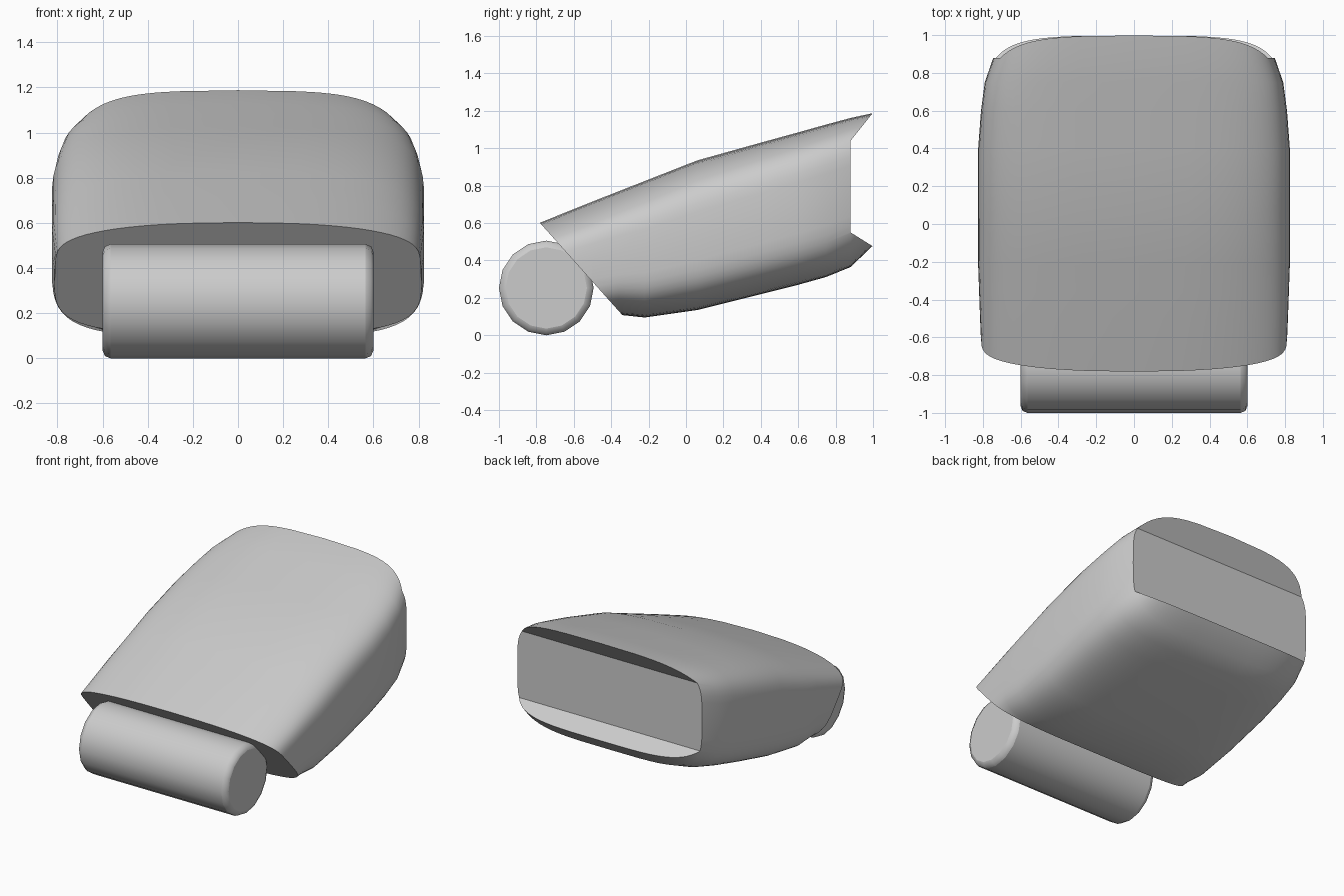
import bpy, bmesh, math
from mathutils import Vector

cube = bpy.data.objects.get("Cube")
if cube:
    bpy.data.objects.remove(cube, do_unlink=True)

grey = bpy.data.materials.new("plain grey")
grey.use_nodes = True
COLOUR = (0.6, 0.6, 0.6, 1)
grey.diffuse_color = COLOUR
grey.node_tree.nodes["Principled BSDF"].inputs["Base Color"].default_value = COLOUR


def make(name, bm):
    bmesh.ops.recalc_face_normals(bm, faces=bm.faces)
    mesh = bpy.data.meshes.new(name)
    bm.to_mesh(mesh)
    bm.free()
    mesh.materials.append(grey)
    obj = bpy.data.objects.new(name, mesh)
    bpy.context.scene.collection.objects.link(obj)
    return obj


def smooth(obj, degrees):
    bpy.ops.object.select_all(action='DESELECT')
    obj.select_set(True)
    bpy.context.view_layer.objects.active = obj
    bpy.ops.object.shade_smooth_by_angle(angle=math.radians(degrees))


# Cross-sections along the body: y, half width, bottom z, top z
SECTIONS = [(-0.86, 0.80, 0.10, 0.57), (-0.50, 0.815, 0.10, 0.715),
            (-0.36, 0.82, 0.11, 0.77), (-0.22, 0.825, 0.095, 0.825),
            (0.06, 0.825, 0.135, 0.935), (0.40, 0.825, 0.22, 1.03),
            (0.60, 0.81, 0.27, 1.085), (0.75, 0.79, 0.312, 1.127),
            (0.88, 0.745, 0.365, 1.162), (1.00, 0.70, 0.48, 1.188),
            (1.10, 0.66, 0.58, 1.21)]
SIDES = 64


def section(bm, y, w, low, high):
    """Rounded section with a slight crown on top, squarer to the rear."""
    mid, half = (low + high) / 2, (high - low) / 2
    t = (y + 0.86) / 1.96
    ring = []
    for i in range(SIDES):
        a = 2 * math.pi * i / SIDES
        c, s = math.cos(a), math.sin(a)
        n = 3.8 + 1.2 * t if s > 0 else 4.5 - 0.5 * t
        u = math.copysign(abs(c) ** (2 / n), c)
        v = math.copysign(abs(s) ** (2 / n), s)
        crown = (0.055 - 0.035 * t) * u * u * max(v, 0)
        ring.append(bm.verts.new((u * w, y, mid + v * half - crown)))
    return ring


# Body shell, lofted and sliced off at a slant in front
bm = bmesh.new()
rings = [section(bm, *s) for s in SECTIONS]
for a, b in zip(rings, rings[1:]):
    for i in range(SIDES):
        j = (i + 1) % SIDES
        bm.faces.new((a[i], a[j], b[j], b[i]))
bm.faces.new(rings[0])
bm.faces.new(rings[-1])
cut = bmesh.ops.bisect_plane(bm, geom=bm.verts[:] + bm.edges[:] + bm.faces[:],
                             plane_co=(0, -0.78, 0.6),
                             plane_no=Vector((0, -0.47, -0.42)).normalized(),
                             clear_outer=True)
rim = [e for e in cut["geom_cut"] if isinstance(e, bmesh.types.BMEdge)]
bmesh.ops.contextual_create(bm, geom=rim)
body = make("body_shell", bm)

# Wedge that hollows the back between the upper and lower lips
bm = bmesh.new()
profile = [(0.88, 0.55), (0.88, 1.04), (1.2, 1.44), (1.2, 0.35)]
ends = [[bm.verts.new((x, y, z)) for y, z in profile] for x in (-1, 1)]
for end in ends:
    bm.faces.new(end)
for i in range(4):
    j = (i + 1) % 4
    bm.faces.new((ends[0][i], ends[0][j], ends[1][j], ends[1][i]))
cutter = make("back_recess_cutter", bm)
cutter.hide_render = True

mod = body.modifiers.new("back_recess", 'BOOLEAN')
mod.operation = 'DIFFERENCE'
mod.solver = 'EXACT'
mod.object = cutter
bpy.context.view_layer.objects.active = body
bpy.ops.object.modifier_apply(modifier=mod.name)
bpy.data.objects.remove(cutter, do_unlink=True)
smooth(body, 28)

# Front roller with softened ends
bpy.ops.mesh.primitive_cylinder_add(vertices=16, radius=0.253, depth=1.2,
                                    location=(0, -0.747, 0.253),
                                    rotation=(0, math.pi / 2, 0))
roller = bpy.context.object
roller.name = "front_roller"
roller.data.materials.append(grey)
bevel = roller.modifiers.new("soft_ends", 'BEVEL')
bevel.width = 0.035
bevel.segments = 2
bevel.limit_method = 'ANGLE'
bevel.angle_limit = math.radians(40)
smooth(roller, 35)
